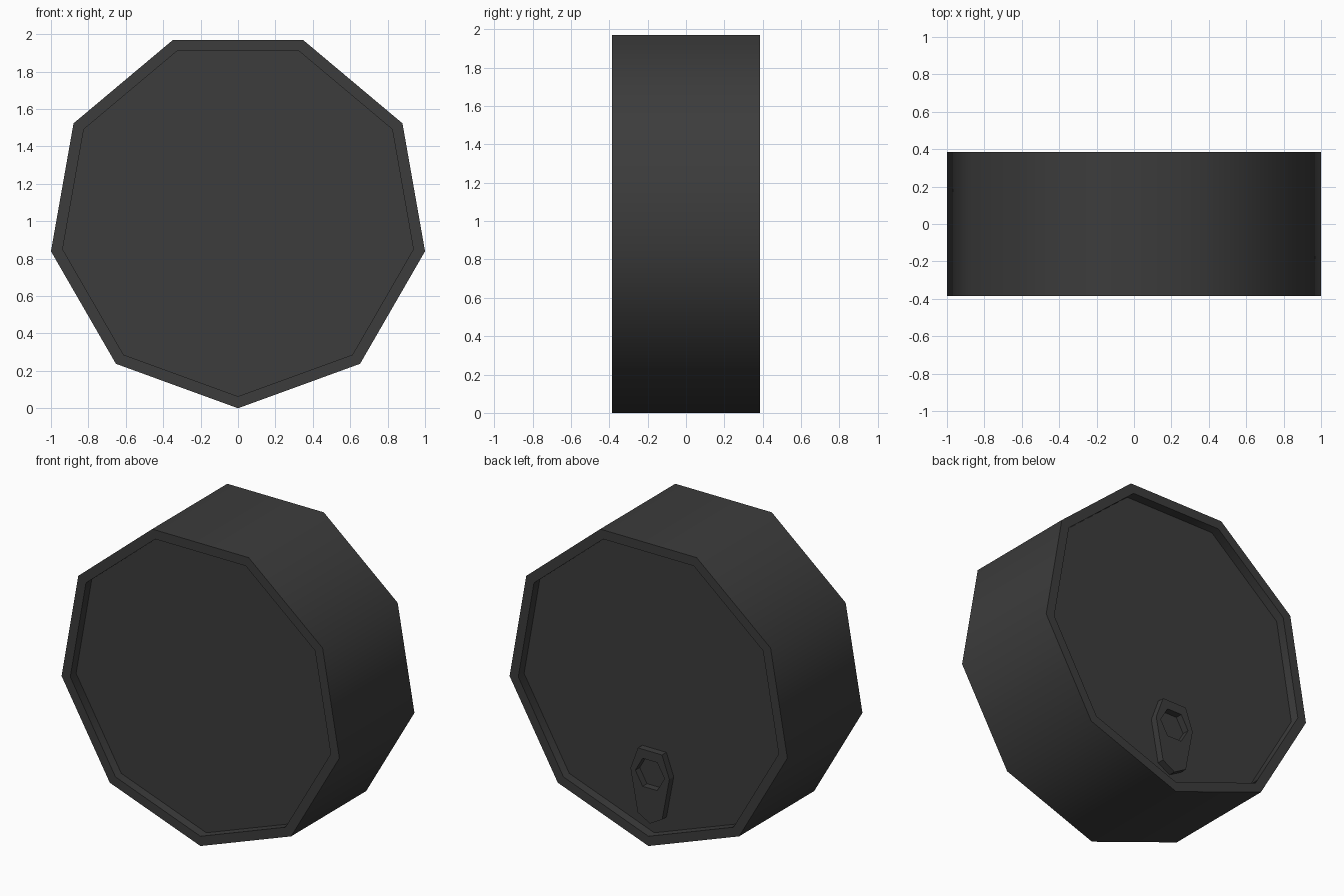
import bpy, bmesh, math

if "Cube" in bpy.data.objects:
    bpy.data.objects.remove(bpy.data.objects["Cube"])

R, RI = 1.0154, 0.952          # outer and inner rim radius
HALF, RECESS = 0.386, 0.06     # half depth, lid recess
CZ = R

metal = bpy.data.materials.new("dark grey metal")
metal.diffuse_color = (0.045, 0.045, 0.045, 1)
metal.use_nodes = True
metal.node_tree.nodes["Principled BSDF"].inputs["Base Color"].default_value = metal.diffuse_color


def ring(bm, pts, y):
    return [bm.verts.new((x, y, z)) for x, z in pts]


def bridge(bm, a, b):
    n = len(a)
    for i in range(n):
        bm.faces.new((a[i], a[(i + 1) % n], b[(i + 1) % n], b[i]))


def finish(bm, name, smooth_angle=0):
    bmesh.ops.recalc_face_normals(bm, faces=bm.faces)
    for f in bm.faces:
        f.smooth = smooth_angle > 0
    for e in bm.edges:
        e.smooth = e.calc_face_angle(0) < math.radians(smooth_angle)
    me = bpy.data.meshes.new(name)
    bm.to_mesh(me)
    bm.free()
    me.materials.append(metal)
    ob = bpy.data.objects.new(name, me)
    bpy.context.collection.objects.link(ob)
    return ob


def polygon(n, r, cz, start):
    return [(r * math.cos(start + i * math.tau / n), cz + r * math.sin(start + i * math.tau / n))
            for i in range(n)]


# nine-sided can body with a recessed lid at each end
bm = bmesh.new()
outer = polygon(9, R, CZ, -math.pi / 2)
inner = polygon(9, RI, CZ, -math.pi / 2)
loops = [ring(bm, p, y) for p, y in (
    (inner, -HALF + RECESS), (inner, -HALF), (outer, -HALF),
    (outer, HALF), (inner, HALF), (inner, HALF - RECESS))]
for a, b in zip(loops, loops[1:]):
    bridge(bm, a, b)
bm.faces.new(loops[0])
bm.faces.new(loops[-1])
finish(bm, "can_body", 50)

# pull tab on the back lid: tapered plate with a hexagonal finger hole
half = [(0.088, 0.19), (0.14, 0.465), (0.087, 0.61)]
plate = [(0, 0.14)] + half + [(-x, z) for x, z in reversed(half)]
hole = polygon(6, 0.105, 0.46, 0)
y0, y1 = HALF - RECESS, HALF - RECESS + 0.045
bm = bmesh.new()
for y in (y0, y1):
    edges = []
    for pts in (plate, hole):
        vs = ring(bm, pts, y)
        edges += [bm.edges.new((vs[i], vs[(i + 1) % len(vs)])) for i in range(len(vs))]
    bmesh.ops.triangle_fill(bm, use_beauty=True, use_dissolve=False, edges=edges)
bm.verts.ensure_lookup_table()
n, h = len(plate), len(hole)
v = bm.verts[:]
bridge(bm, v[:n], v[n + h:2 * n + h])
bridge(bm, v[n:n + h], v[2 * n + h:])
finish(bm, "pull_tab")
